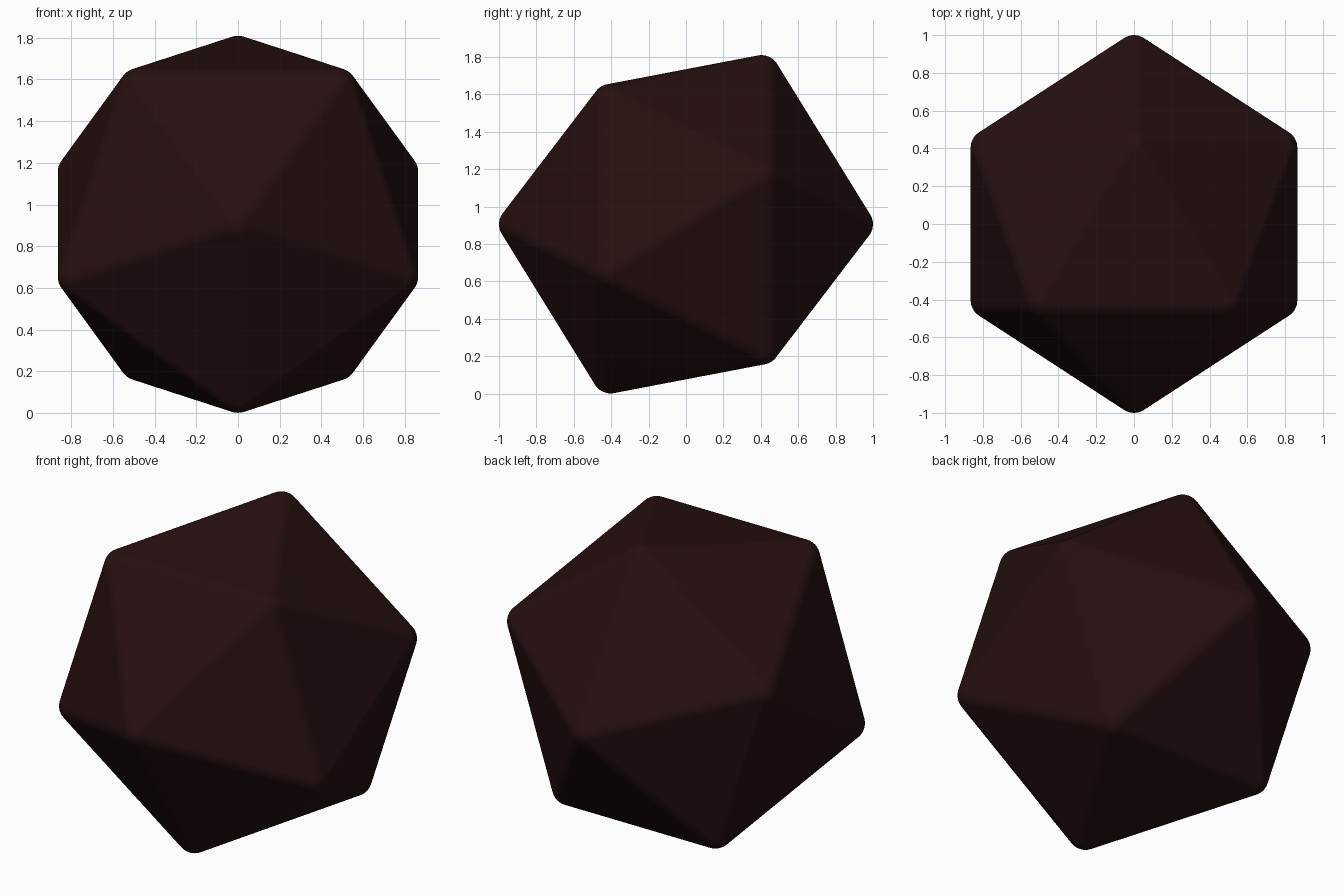
import bpy
import bmesh
from mathutils import Matrix
from mathutils.bvhtree import BVHTree

cube = bpy.data.objects.get("Cube")
if cube:
    bpy.data.objects.remove(cube, do_unlink=True)

CORE = 0.904     # radius of the inner sharp solid
ROUND = 0.096    # radius of the rounded edges
CENTRE_Z = 0.905
# Cyclic axis swap: puts one pair of corners on the front-back axis
TURN = Matrix(((0, 1, 0, 0), (0, 0, 1, 0), (1, 0, 0, 0), (0, 0, 0, 1)))


def icosahedron(radius):
    bm = bmesh.new()
    bmesh.ops.create_icosphere(bm, subdivisions=1, radius=radius, matrix=TURN)
    return bm


# Twenty-sided body with bevelled edges
core = icosahedron(CORE)
core_tree = BVHTree.FromBMesh(core)
body = icosahedron(1.0255)
bmesh.ops.bevel(body, geom=body.edges[:], offset=0.0367, offset_type='OFFSET',
                segments=6, profile=0.5, affect='EDGES', clamp_overlap=True)

# Make the rounding exact: every point lies one radius from the core
for v in body.verts:
    near = core_tree.find_nearest(v.co)[0]
    v.co = near + (v.co - near).normalized() * ROUND
bmesh.ops.recalc_face_normals(body, faces=body.faces[:])
for f in body.faces:
    f.smooth = True

mesh = bpy.data.meshes.new("rounded_icosahedron")
body.to_mesh(mesh)
body.free()
core.free()
obj = bpy.data.objects.new("rounded_icosahedron", mesh)
bpy.context.collection.objects.link(obj)
obj.location.z = CENTRE_Z

# Keep the large faces flat under smooth shading
obj.modifiers.new("flat_faces", 'WEIGHTED_NORMAL').keep_sharp = True

# Dark brown colour
colour = (0.02, 0.005, 0.005, 1)
mat = bpy.data.materials.new("dark_brown")
mat.use_nodes = True
mat.diffuse_color = colour
for node in mat.node_tree.nodes:
    if node.type == 'BSDF_PRINCIPLED':
        node.inputs["Base Color"].default_value = colour
mesh.materials.append(mat)
